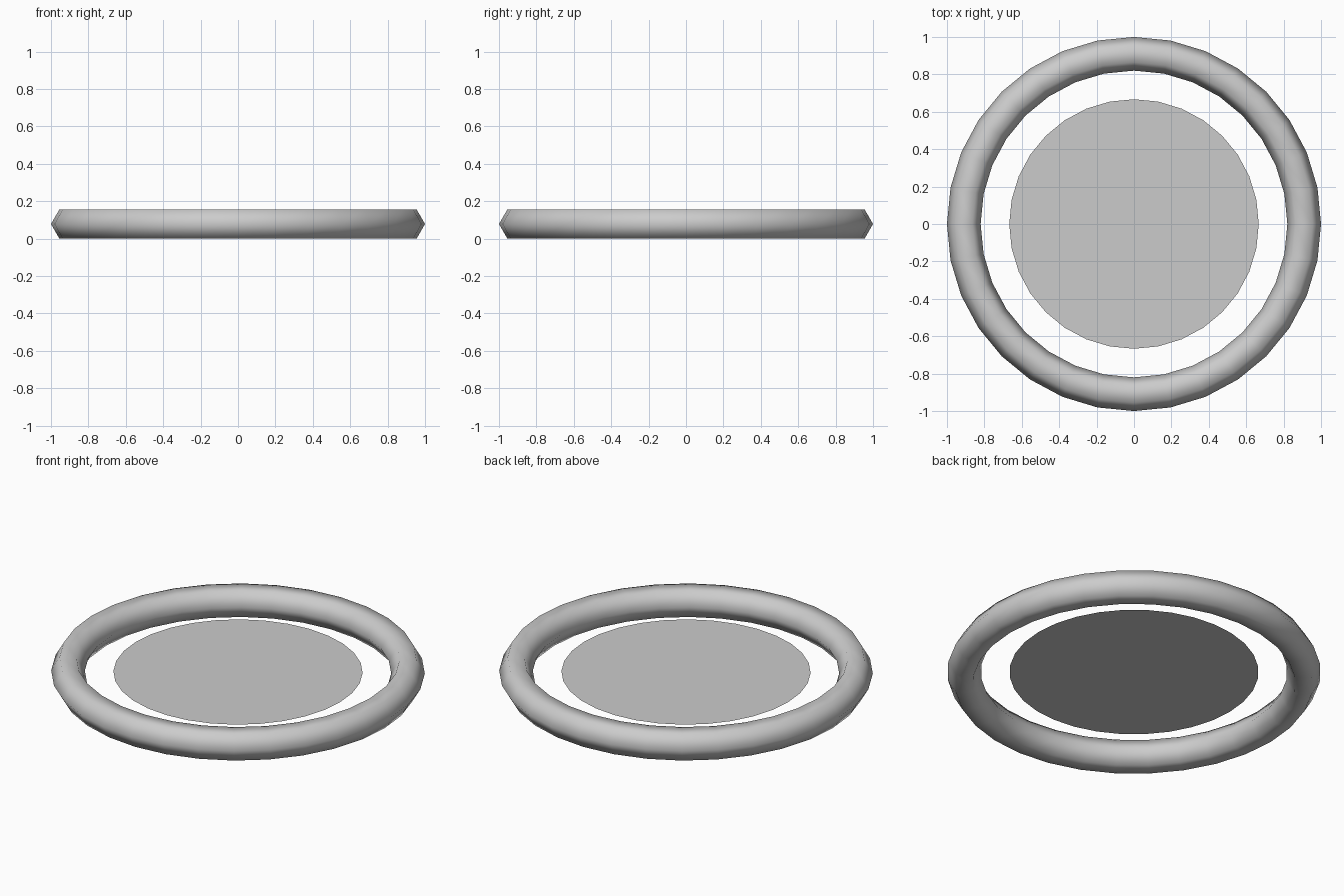
import bpy
import math

if "Cube" in bpy.data.objects:
    bpy.data.objects.remove(bpy.data.objects["Cube"])

SEGMENTS = 32
MINOR = 0.09
MID_Z = MINOR * math.sin(math.radians(60))  # half height of the hexagonal tube

# Outer ring: six-sided tube, smooth shaded
bpy.ops.mesh.primitive_torus_add(
    major_segments=SEGMENTS, minor_segments=6,
    major_radius=1 - MINOR, minor_radius=MINOR, location=(0, 0, MID_Z))
ring = bpy.context.object
ring.name = "outer_ring"
bpy.ops.object.shade_smooth()

# Inner disc: one flat face floating at mid height
bpy.ops.mesh.primitive_circle_add(
    vertices=SEGMENTS, radius=0.667, fill_type='NGON', location=(0, 0, MID_Z))
disc = bpy.context.object
disc.name = "inner_disc"
